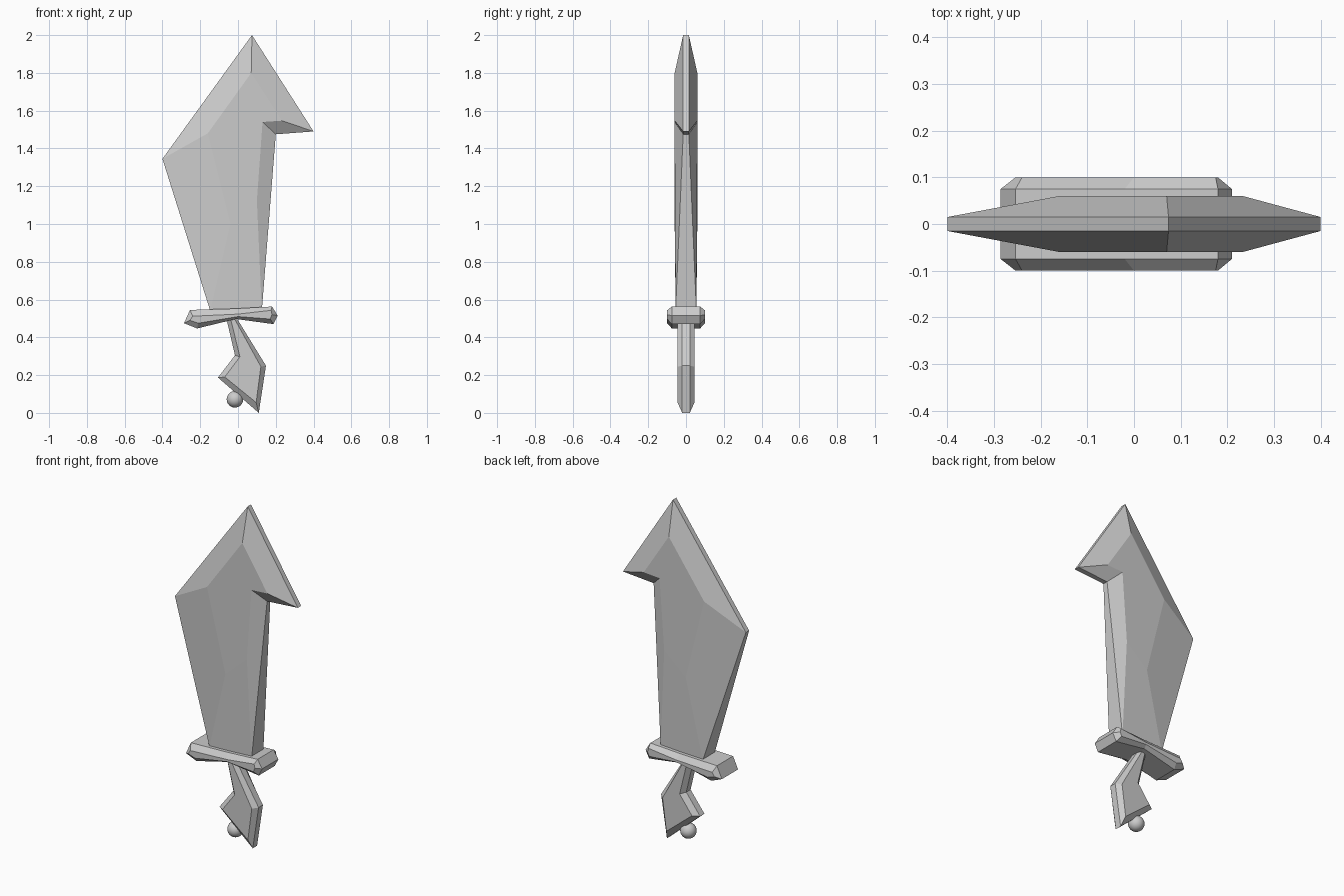
import bpy, bmesh

if "Cube" in bpy.data.objects:
    bpy.data.objects.remove(bpy.data.objects["Cube"])


def bevelled_plate(name, rim, face, rim_y, face_y):
    """Plate symmetric in y: a rim outline, with a matching raised outline on both sides.
    A rim point may carry its own half thickness as a third value."""
    bm = bmesh.new()
    n = len(rim)
    rims = []
    for side in (-1, 1):
        outer = [bm.verts.new((p[0], side * (p[2] if len(p) > 2 else rim_y), p[1])) for p in rim]
        inner = [bm.verts.new((x, side * face_y, z)) for x, z in face]
        bm.faces.new(inner)
        for i in range(n):
            j = (i + 1) % n
            bm.faces.new((outer[i], outer[j], inner[j], inner[i]))
        rims.append(outer)
    for i in range(n):
        j = (i + 1) % n
        bm.faces.new((rims[0][i], rims[0][j], rims[1][j], rims[1][i]))
    bmesh.ops.recalc_face_normals(bm, faces=bm.faces)
    mesh = bpy.data.meshes.new(name)
    bm.to_mesh(mesh)
    bm.free()
    obj = bpy.data.objects.new(name, mesh)
    bpy.context.collection.objects.link(obj)
    return obj


# Hooked blade, full thickness at its base and thin at the cutting edges
bevelled_plate(
    "blade",
    [(0.074, 2.0), (-0.4, 1.345), (-0.147, 0.54, 0.055),
     (0.126, 0.54, 0.055), (0.2, 1.475), (0.4, 1.49)],
    [(0.07, 1.8), (-0.16, 1.48), (-0.04, 1.0),
     (0.1, 1.125), (0.13, 1.54), (0.233, 1.547)],
    0.015, 0.06)

# Bent cross guard
bevelled_plate(
    "guard",
    [(-0.254, 0.545), (-0.02, 0.552), (0.18, 0.563), (0.21, 0.515),
     (0.188, 0.47), (-0.01, 0.497), (-0.217, 0.447), (-0.286, 0.475)],
    [(-0.24, 0.512), (0.0, 0.523), (0.175, 0.543), (0.18, 0.52),
     (0.17, 0.497), (0.0, 0.51), (-0.21, 0.475), (-0.254, 0.49)],
    0.075, 0.1)

# Angular grip
bevelled_plate(
    "grip",
    [(-0.064, 0.51), (-0.012, 0.51), (0.148, 0.25),
     (0.11, 0.0), (-0.106, 0.187), (-0.016, 0.305)],
    [(-0.042, 0.51), (-0.025, 0.51), (0.121, 0.245),
     (0.096, 0.055), (-0.07, 0.19), (0.01, 0.297)],
    0.02, 0.045)

# Round bead under the grip
bpy.ops.mesh.primitive_uv_sphere_add(segments=32, ring_count=16, radius=0.044,
                                     location=(-0.016, 0, 0.072))
bead = bpy.context.object
bead.name = "pommel_bead"
bpy.ops.object.shade_smooth()
